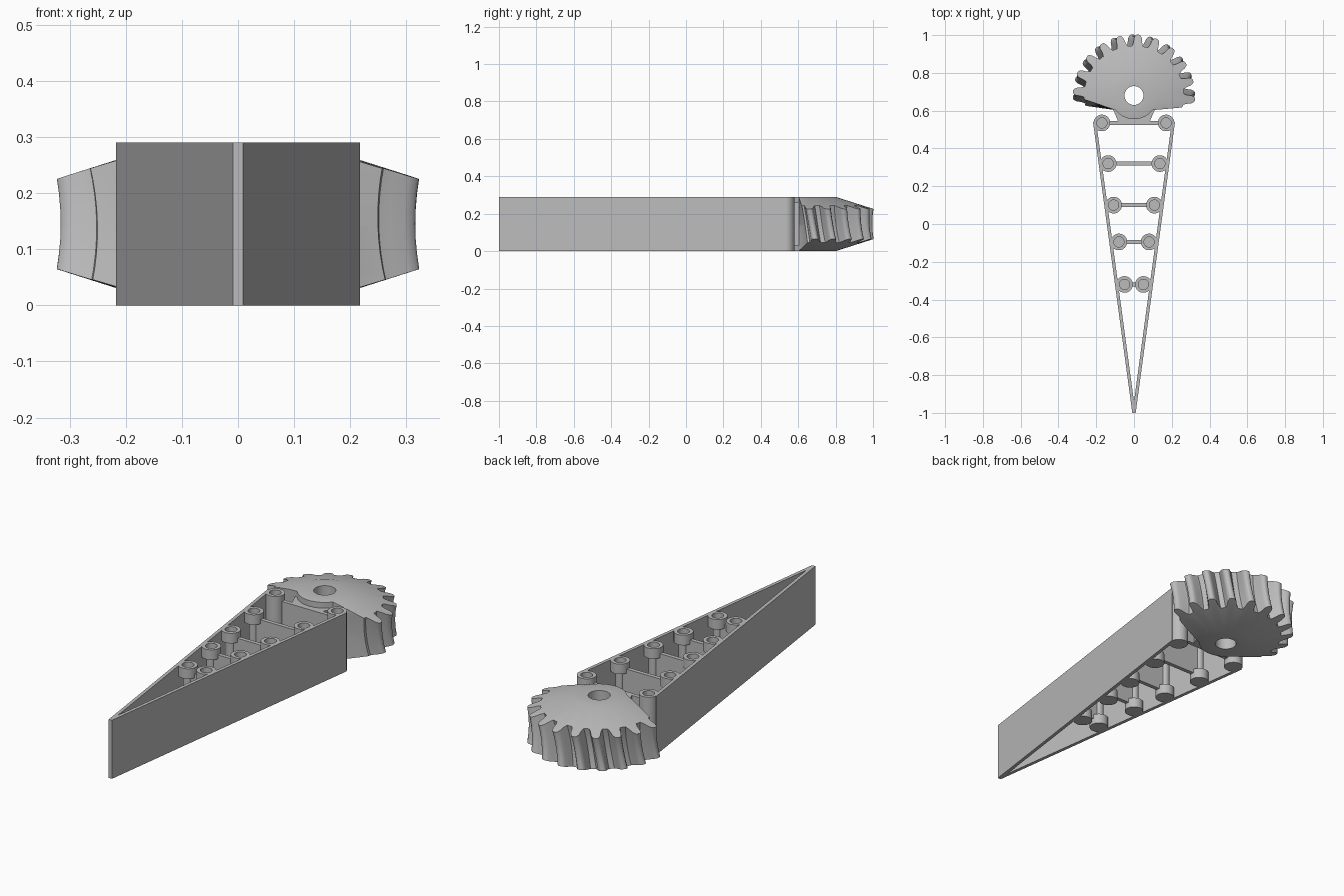
import bpy, bmesh, math

cube = bpy.data.objects.get("Cube")
if cube:
    bpy.data.objects.remove(cube, do_unlink=True)

H = 0.29
GEAR_Y = 0.68

grey = bpy.data.materials.new("plain grey")
grey.use_nodes = True
colour = (0.5, 0.5, 0.5, 1)
grey.diffuse_color = colour
grey.node_tree.nodes["Principled BSDF"].inputs["Base Color"].default_value = colour


def finish(bm, name, location=(0, 0, 0)):
    bmesh.ops.recalc_face_normals(bm, faces=bm.faces)
    mesh = bpy.data.meshes.new(name)
    bm.to_mesh(mesh)
    bm.free()
    obj = bpy.data.objects.new(name, mesh)
    obj.location = location
    mesh.materials.append(grey)
    bpy.context.collection.objects.link(obj)
    return obj


def smooth(obj):
    bpy.ops.object.select_all(action="DESELECT")
    obj.select_set(True)
    bpy.context.view_layer.objects.active = obj
    bpy.ops.object.shade_smooth_by_angle(angle=math.radians(35))


def lathe(name, profile, location, closed=False, steps=32):
    bm = bmesh.new()
    verts = [bm.verts.new((r, 0, z)) for r, z in profile]
    pairs = list(zip(verts, verts[1:]))
    if closed:
        pairs.append((verts[-1], verts[0]))
    edges = [bm.edges.new(p) for p in pairs]
    bmesh.ops.spin(bm, geom=verts + edges, cent=(0, 0, 0), axis=(0, 0, 1),
                   angle=math.tau, steps=steps, use_duplicate=False)
    bmesh.ops.remove_doubles(bm, verts=bm.verts, dist=1e-5)
    return finish(bm, name, location)


def prism(name, outline, z0, z1):
    bm = bmesh.new()
    face = bm.faces.new([bm.verts.new((x, y, z0)) for x, y in outline])
    top = bmesh.ops.extrude_face_region(bm, geom=[face])["geom"]
    bmesh.ops.translate(bm, vec=(0, 0, z1 - z0),
                        verts=[v for v in top if isinstance(v, bmesh.types.BMVert)])
    return finish(bm, name)


# V-shaped wall, one continuous strip
right = [(0.009, -1), (0.217, 0.54), (0.2, 0.54), (0, -0.94)]
prism("tapered_wall", right + [(-x, y) for x, y in right[2::-1]], 0, H)

# Pairs of posts joined by cross plates
R, STEM, HOLE = 0.044, 0.022, 0.027
cup = [(R, H), (HOLE, H), (HOLE, H - 0.03), (0, H - 0.03)]
spool = [(0, 0), (R, 0), (R, 0.05), (STEM, 0.05), (STEM, 0.24), (R, 0.24)] + cup
column = [(0, 0), (R, 0)] + cup
rows = [(-0.32, 0.05), (-0.095, 0.08), (0.10, 0.108), (0.32, 0.137), (0.535, 0.17)]
for i, (y, x) in enumerate(rows):
    last = i == len(rows) - 1
    for side, sign in (("left", 1), ("right", -1)):
        post = lathe(f"post_{side}_{i + 1}", column if last else spool, (sign * x, y, 0))
        smooth(post)
    t = 0.01
    w = x - (0.03 if last else 0.01)
    prism(f"cross_plate_{i + 1}", [(-w, y - t), (w, y - t), (w, y + t), (-w, y + t)],
          0.03, H - 0.03)

# Bracket between the rear plate and the gear
prism("gear_bracket", [(-0.08, 0.535), (0.08, 0.535), (0.11, 0.605), (-0.11, 0.605)],
      0.03, H - 0.03)

# Partial gear: slightly twisted throated teeth on a sector, tangent to a round hub
ROOT, TIP, HUB = 0.253, 0.316, 0.125
pitch = math.radians(18)
start = math.radians(-1)
tooth = [(-0.11, 0), (-0.083, 0.018), (-0.066, 0.045), (-0.042, TIP - ROOT - 0.004),
         (-0.02, TIP - ROOT)]
tooth += [(-a, r) for a, r in reversed(tooth)]
polar = [(start - pitch / 2, ROOT)]
for k in range(11):
    polar += [(start + k * pitch + a, ROOT + r) for a, r in tooth]
    polar.append((start + (k + 0.5) * pitch, ROOT))
polar += [(math.radians(218 + 8 * k), HUB) for k in range(14)]

bm = bmesh.new()
layers = []
LEVELS = 12
for j in range(LEVELS + 1):
    dz = -0.16 + 0.32 * j / LEVELS
    ring = []
    for a, r in polar:
        if r > HUB:
            r += 1.1 * min(dz * dz, 0.012)
            a -= 0.6 * max(-0.11, min(0.11, dz))
        ring.append(bm.verts.new((r * math.cos(a), r * math.sin(a), H / 2 + dz)))
    layers.append(ring)
n = len(polar)
for low, high in zip(layers, layers[1:]):
    for i in range(n):
        k = (i + 1) % n
        bm.faces.new((low[i], low[k], high[k], high[i]))
bm.faces.new(layers[0][::-1])
bm.faces.new(layers[-1])
gear = finish(bm, "sector_gear", (0, GEAR_Y, 0))

# Double cone with a bore trims the gear ends
half = [(0.05, 0), (0.12, 0), (0.4, 0.089)]
cones = lathe("gear_trim_cutter", half + [(r, H - z) for r, z in reversed(half)],
              (0, GEAR_Y, 0), closed=True, steps=64)
trim = gear.modifiers.new("trim", "BOOLEAN")
trim.operation = "INTERSECT"
trim.solver = "EXACT"
trim.object = cones
bpy.context.view_layer.objects.active = gear
gear.select_set(True)
bpy.ops.object.modifier_apply(modifier="trim")
bpy.data.objects.remove(cones, do_unlink=True)
smooth(gear)
